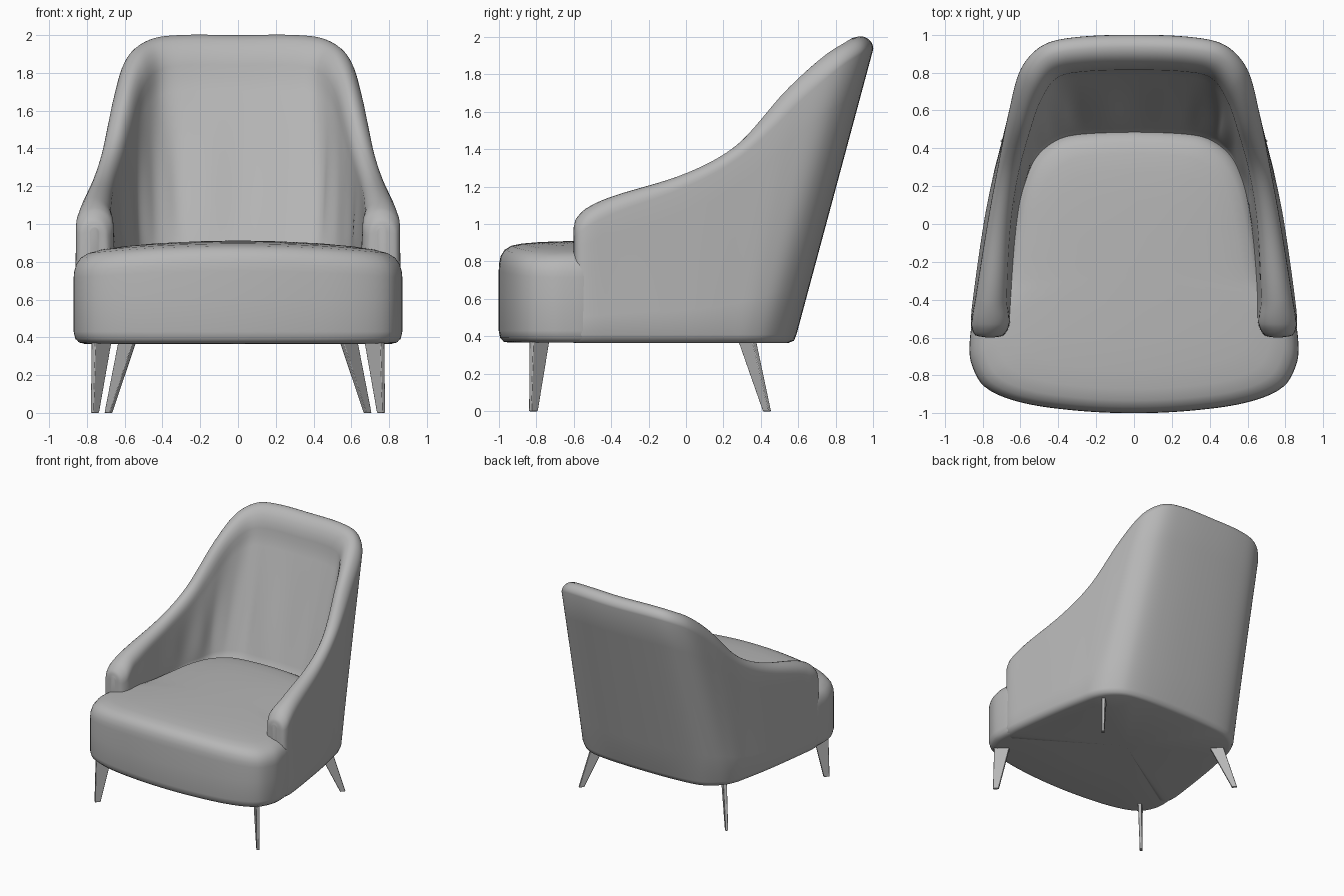
import bpy, bmesh, math
from mathutils import Vector

if "Cube" in bpy.data.objects:
    bpy.data.objects.remove(bpy.data.objects["Cube"])

BASE = 0.365
grey = bpy.data.materials.new("grey_fabric")
grey.diffuse_color = (.47, .47, .47, 1)
grey.use_nodes = True
grey.node_tree.nodes["Principled BSDF"].inputs["Base Color"].default_value = grey.diffuse_color


def spline(pts, n):
    """Smooth curve through points of any dimension, n steps per span, chord-length knots."""
    u = [0.0]
    for a, b in zip(pts, pts[1:]):
        u.append(u[-1] + math.dist(a, b))
    last = len(pts) - 1
    tan = []
    for i in range(last + 1):
        a, b = max(i - 1, 0), min(i + 1, last)
        tan.append([(q - p) / (u[b] - u[a]) for p, q in zip(pts[a], pts[b])])
    out = []
    for i in range(last):
        d = u[i + 1] - u[i]
        for k in range(n):
            t = k / n
            h = (2*t**3 - 3*t*t + 1, (t**3 - 2*t*t + t) * d, 3*t*t - 2*t**3, (t**3 - t*t) * d)
            out.append([h[0]*p + h[1]*m + h[2]*q + h[3]*w
                        for p, m, q, w in zip(pts[i], tan[i], pts[i + 1], tan[i + 1])])
    out.append(list(pts[-1]))
    return out


def loft(name, rings, angle=60):
    """Skin closed rings of equal length and cap both ends."""
    bm = bmesh.new()
    rows = [[bm.verts.new(p) for p in r] for r in rings]
    n = len(rows[0])
    for a, b in zip(rows, rows[1:]):
        for i in range(n):
            j = (i + 1) % n
            bm.faces.new((a[i], a[j], b[j], b[i]))
    bm.faces.new(rows[0][::-1])
    bm.faces.new(rows[-1])
    bmesh.ops.recalc_face_normals(bm, faces=bm.faces)
    me = bpy.data.meshes.new(name)
    bm.to_mesh(me)
    bm.free()
    me.materials.append(grey)
    ob = bpy.data.objects.new(name, me)
    bpy.context.collection.objects.link(ob)
    bpy.ops.object.select_all(action='DESELECT')
    ob.select_set(True)
    bpy.context.view_layer.objects.active = ob
    bpy.ops.object.shade_smooth_by_angle(angle=math.radians(angle))
    return ob


# Wraparound back and arms: stations from arm front to back centre
# (outer bottom xy, outer rim xyz, inner rim xy, inner seat line xy)
half = [
    (.78, -.60, .78, -.60, .98, .74, -.60, .74, -.60),
    (.845, -.585, .84, -.585, 1.03, .69, -.585, .685, -.585),
    (.862, -.53, .858, -.53, 1.085, .66, -.53, .655, -.52),
    (.852, -.40, .84, -.40, 1.145, .67, -.40, .65, -.40),
    (.795, 0, .772, .02, 1.275, .65, 0, .62, 0),
    (.752, .22, .72, .30, 1.43, .61, .26, .58, .20),
    (.715, .36, .66, .60, 1.72, .55, .48, .52, .35),
    (.65, .46, .598, .82, 1.90, .49, .65, .45, .42),
    (.535, .54, .49, .94, 1.977, .41, .765, .36, .46),
    (.34, .577, .33, .985, 2.0, .28, .80, .24, .475),
    (0, .59, 0, 1.0, 2.0, 0, .81, 0, .48),
]
flip = (-1, 1, -1, 1, 1, -1, 1, -1, 1)
stations = half + [tuple(a * f for a, f in zip(s, flip)) for s in half[-2::-1]]

rings = []
path = spline(stations, 8)
for k, s in enumerate(path):
    t = k / (len(path) - 1)
    bot, rim = Vector((s[0], s[1], BASE)), Vector(s[2:5])
    inn, seat = Vector((s[5], s[6], s[4])), Vector((s[7], s[8], .82))
    g = min(1, max(0, (s[4] - 1.2) / .7))       # 0 on the arms, 1 on the tall back
    h = min(.1 - .035 * g, (rim - inn).length * .55)
    h_in = h * (1 + 2.3 * g)
    top = s[4] - h
    rim.z = top
    inward = Vector((seat.x - bot.x, seat.y - bot.y, 0))
    width = inward.length
    inward.normalize()
    r = min(.05, width * .4)
    # rounded bottom edge, outer wall
    ring = [bot + inward * r, bot + inward * r * .3 + Vector((0, 0, .012))]
    low = bot + Vector((0, 0, .045))
    ring += [low.lerp(rim, i / 6) for i in range(6)]
    # rounded rim, rolling more gently into the inner back
    c = .5 - .15 * g
    for i in range(13):
        a = math.pi * i / 12
        f = c * (1 - math.cos(a)) if i < 6 else c - (1 - c) * math.cos(a)
        p = rim.lerp(inn, f)
        p.z = s[4] - (h if i < 6 else h_in) * (1 - math.sin(a))
        ring.append(p)
    inn.z = s[4] - h_in
    # inner wall with soft upholstery folds near the seat
    fade = min(1, max(0, (min(t, 1 - t) - .1) * 8))
    for i in range(1, 13):
        f = i / 12
        fold = .005 * fade * math.sin(math.pi * f ** 1.5) * (math.sin(t * 97) + math.sin(t * 61 + 1))
        ring.append(inn.lerp(seat, f) + inward * fold)
    # underside reaches in below the seat
    ring.append(Vector((seat.x * .05, -.1 + (seat.y + .1) * .05, BASE)))
    rings.append(ring)
loft("back_and_arms", rings)

# Seat cushion block: plan outline from the back centre round to the front
side = [(0, .50), (.24, .49), (.40, .46), (.53, .36), (.61, .20), (.66, -.05), (.71, -.30),
        (.79, -.42), (.845, -.50), (.867, -.60), (.862, -.73), (.79, -.86), (.61, -.94), (.32, -.985), (0, -1)]
plan = spline(side + [(-x, y) for x, y in side[-2::-1]], 5)[:-1]
levels = [(.3, BASE + .002), (.93, BASE + .002), (.965, .372), (.99, .392), (1, .43), (1, .60), (1, .75),
          (.997, .79), (.985, .83), (.957, .863), (.91, .884), (.83, .896), (.7, .904),
          (.5, .909), (.25, .911), (.05, .912)]
cy = -.25
# top is crowned: it drops towards the sides
loft("seat", [[(x * s, cy + (y - cy) * s,
                z - .045 * (x * s / .86) ** 2 * min(1, max(0, (z - .6) / .2)))
               for x, y in plan] for s, z in levels])


# Flat tapered legs splayed along the diagonals
def leg(name, top_in, top_out, foot_in, foot_out, sx):
    def ring(a, b, z, w):
        a, b = Vector((a[0] * sx, a[1], z)), Vector((b[0] * sx, b[1], z))
        d = (b - a).normalized()
        n = Vector((-d.y, d.x, 0)) * w
        return [a + n, b + n, b - n, a - n]
    ob = loft(name, [ring(foot_in, foot_out, 0, .011), ring(top_in, top_out, .40, .015)], 30)
    bev = ob.modifiers.new("soft_edges", 'BEVEL')
    bev.width = .004
    bev.segments = 2


for label, sx in (("right", 1), ("left", -1)):
    leg("front_leg_" + label, (.675, -.735), (.765, -.825), (.743, -.797), (.772, -.832), sx)
    leg("back_leg_" + label, (.54, .28), (.62, .36), (.672, .417), (.70, .448), sx)
